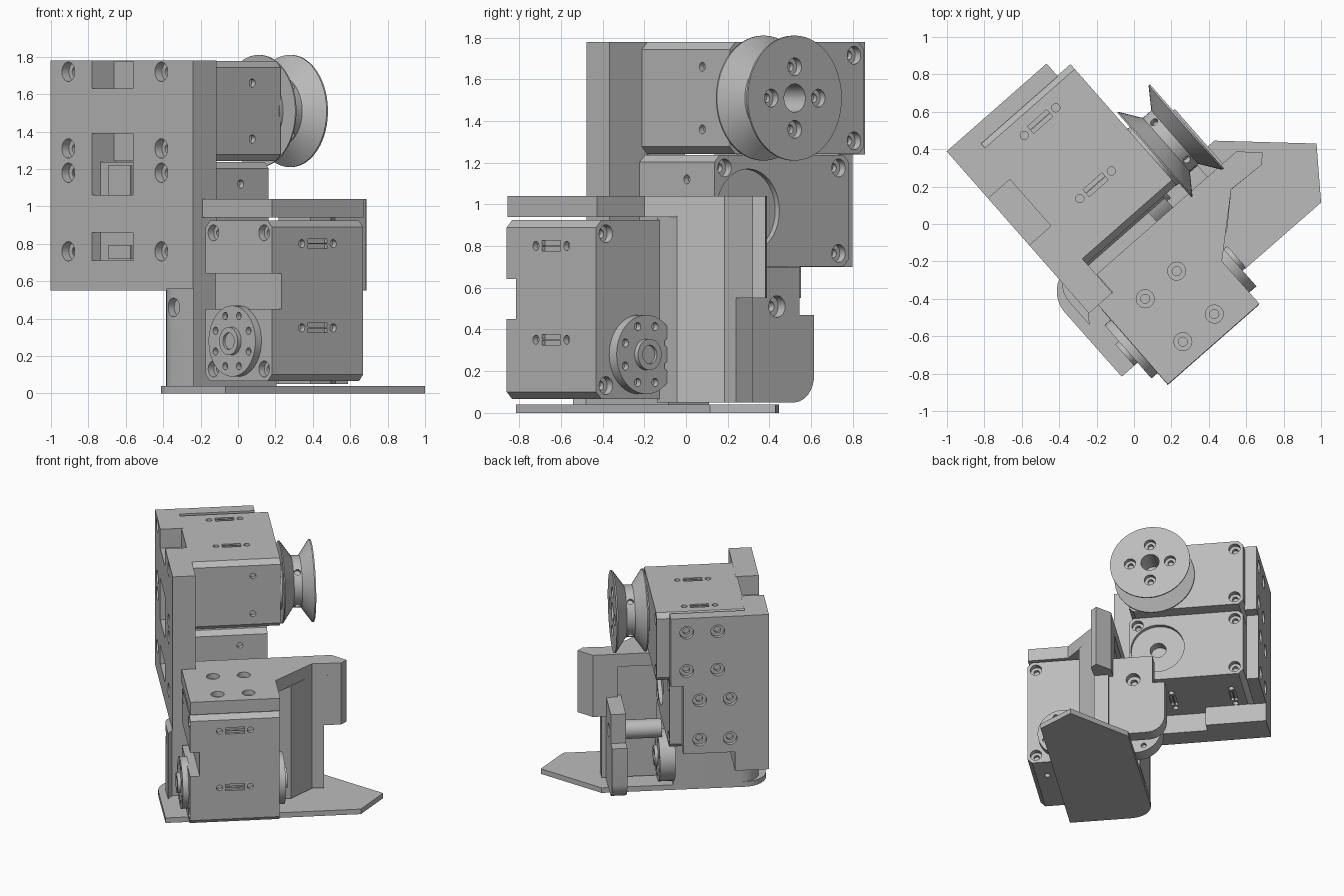
import bpy, bmesh
from math import cos, sin, pi, radians
from mathutils import Matrix

if "Cube" in bpy.data.objects:
    bpy.data.objects.remove(bpy.data.objects["Cube"], do_unlink=True)

gray = bpy.data.materials.new("machined gray")
gray.use_nodes = True
tone = (0.5, 0.5, 0.5, 1)
gray.diffuse_color = tone
gray.node_tree.nodes["Principled BSDF"].inputs["Base Color"].default_value = tone
TURN = Matrix.Rotation(radians(41.3), 4, 'Z')   # whole assembly stands turned
SIDEWAYS = Matrix(((0, 0, 1, 0), (1, 0, 0, 0), (0, 1, 0, 0), (0, 0, 0, 1)))  # lays a prism along x
AXES = {'X': Matrix.Rotation(pi / 2, 4, 'Y'), 'Y': Matrix.Rotation(pi / 2, 4, 'X'), 'Z': Matrix()}
parts = []


def add_prism(bm, pts, z0, z1):
    low = [bm.verts.new((x, y, z0)) for x, y in pts]
    face = bm.faces.new(low)
    top = bmesh.ops.extrude_face_region(bm, geom=[face])["geom"]
    bmesh.ops.translate(bm, vec=(0, 0, z1 - z0), verts=[v for v in top if isinstance(v, bmesh.types.BMVert)])


def add_box(bm, x0, x1, y0, y1, z0, z1):
    add_prism(bm, [(x0, y0), (x1, y0), (x1, y1), (x0, y1)], z0, z1)


def add_cyl(bm, center, radius, depth, axis='X', sides=24):
    m = Matrix.Translation(center) @ AXES[axis]
    bmesh.ops.create_cone(bm, cap_ends=True, segments=sides, radius1=radius, radius2=radius, depth=depth, matrix=m)


def add_bore(bm, center, radius, depth, axis='X'):
    # wide seat for a screw head with a narrower hole under it
    add_cyl(bm, center, radius, depth, axis)
    add_cyl(bm, center, radius * 0.5, depth * 1.7, axis, 16)


def arc(cx, cy, r, t0, t1, n=8):
    steps = [radians(t0 + (t1 - t0) * i / n) for i in range(n + 1)]
    return [(cx + r * cos(t), cy + r * sin(t)) for t in steps]


def to_object(name, bm):
    bmesh.ops.recalc_face_normals(bm, faces=bm.faces)
    mesh = bpy.data.meshes.new(name)
    bm.to_mesh(mesh)
    bm.free()
    ob = bpy.data.objects.new(name, mesh)
    bpy.context.collection.objects.link(ob)
    return ob


def finish(name, bm, cuts=None, place=Matrix()):
    ob = to_object(name, bm)
    if cuts:
        cutter = to_object("cutter", cuts)
        cutter.hide_render = True
        mod = ob.modifiers.new("cut", 'BOOLEAN')
        mod.operation, mod.solver, mod.object = 'DIFFERENCE', 'EXACT', cutter
        mod.use_self = True
        bpy.context.view_layer.update()
        result = bpy.data.meshes.new_from_object(ob.evaluated_get(bpy.context.evaluated_depsgraph_get()))
        ob.modifiers.clear()
        ob.data = result
        bpy.data.objects.remove(cutter, do_unlink=True)
    ob.data.transform(TURN @ place)
    ob.data.materials.clear()
    ob.data.materials.append(gray)
    parts.append(ob)


# Servo body: width along x, length along y from the shaft end, thickness along z
W, L, T, SHAFT = 0.65, 0.858, 0.536, 0.215


def servo(name, place, recess=False, notch=False):
    bm, cuts = bmesh.new(), bmesh.new()
    c, half = 0.035, T / 2
    add_prism(bm, [(0, c - half), (c, -half), (L - c, -half), (L, c - half),
                   (L, half - c), (L - c, half), (c, half), (0, half - c)], -W / 2, W / 2)
    bm.transform(SIDEWAYS)
    for side in (-1, 1):
        for y in (0.065, L - 0.065):
            for z in (-0.205, 0.205):
                add_bore(cuts, (side * W / 2, y, z), 0.043, 0.08)
        for y in (0.285, 0.735):
            for x in (-0.112, 0.112):
                add_cyl(cuts, (x, y, side * half), 0.022, 0.06, 'Z', 16)
            for dy in (-0.014, 0.014):
                add_box(cuts, -0.068, 0.068, y + dy - 0.011, y + dy + 0.011, side * half - 0.02, side * half + 0.02)
        add_cyl(cuts, (0.125, 0, side * 0.15), 0.022, 0.06, 'Y', 16)
    if recess:
        add_cyl(cuts, (W / 2, SHAFT, 0), 0.2, 0.06, sides=40)
        add_cyl(cuts, (W / 2, SHAFT, 0), 0.06, 0.2)
    if notch:
        add_box(cuts, -W, -W / 2 + 0.07, 0.385, 0.575, -T, T)
    finish(name, bm, cuts, place)


servo("upper_servo", Matrix.Translation((-0.016, 0.008, 1.51)))
servo("middle_servo", Matrix.Translation((-0.112, -0.006, 0.97)), recess=True)
servo("lower_servo", Matrix.Translation((-0.107, -0.498, 0.066)) @ Matrix.Rotation(pi / 2, 4, 'X'), notch=True)


# Horn discs with a ring of holes and a hub
def horn(name, x0, x1, y, z, radius, out):
    bm, cuts = bmesh.new(), bmesh.new()
    add_cyl(bm, ((x0 + x1) / 2, y, z), radius, x1 - x0, sides=40)
    end = x1 if out > 0 else x0
    for hy, hz in arc(y, z, 0.145, 22.5, 337.5, 7):
        add_cyl(cuts, (end, hy, hz), 0.02, 0.06, sides=12)
    finish(name, bm, cuts)
    hub, bore = bmesh.new(), bmesh.new()
    add_cyl(hub, (end, y, z), 0.075, 0.05, sides=32)
    add_cyl(bore, (end + out * 0.025, y, z), 0.045, 0.03)
    finish(name + "_hub", hub, bore)


horn("lower_horn_outer", 0.21, 0.272, -0.492, 0.28, 0.19, 1)
horn("lower_horn_inner", -0.475, -0.42, -0.492, 0.28, 0.19, -1)
horn("joint_horn", 0.1, 0.215, 0.05, 0.28, 0.19, 1)

# Grooved pulley, spun round the shaft axis
bm, cuts = bmesh.new(), bmesh.new()
outline = [(0.30, 0), (0.30, 0.2), (0.325, 0.2), (0.325, 0.30), (0.333, 0.30), (0.41, 0.19), (0.47, 0.19),
           (0.547, 0.30), (0.557, 0.30), (0.557, 0)]
ring = [bm.verts.new((x, r, 0)) for x, r in outline]
edges = [bm.edges.new(p) for p in zip(ring, ring[1:])]
bmesh.ops.spin(bm, geom=ring + edges, cent=(0, 0, 0), axis=(1, 0, 0), angle=2 * pi, steps=48, use_duplicate=False)
bmesh.ops.remove_doubles(bm, verts=bm.verts, dist=0.0005)
add_cyl(cuts, (0.52, 0, 0), 0.068, 0.3, sides=32)
for i in range(4):
    t = pi / 2 * i
    add_bore(cuts, (0.557, 0.15 * cos(t), 0.15 * sin(t)), 0.043, 0.07)
    bmesh.ops.create_cone(cuts, cap_ends=True, segments=16, radius1=0.022, radius2=0.022, depth=0.06,
                          matrix=Matrix.Rotation(t + pi / 4, 4, 'X') @ Matrix.Translation((0.44, 0, 0.19)))
finish("pulley", bm, cuts, Matrix.Translation((0, 0.205, 1.51)))

# Holder: back plate with windows and screw holes
bm, cuts = bmesh.new(), bmesh.new()
add_box(bm, -0.496, -0.33, -0.2, 0.953, 0.55, 1.78)
for z0, z1 in ((1.63, 1.9), (1.06, 1.39), (0.71, 0.86)):
    add_box(cuts, -0.6, -0.2, 0.285, 0.617, z0, z1)
for z in (1.72, 1.31, 1.18, 0.76):
    for y in (0.057, 0.81):
        add_bore(cuts, (-0.496, y, z), 0.052, 0.1)
finish("holder_back_plate", bm, cuts)

# Holder: stepped side plate, and the foot beneath it
bm, cuts = bmesh.new(), bmesh.new()
add_prism(bm, [(-0.34, 0.70), (0.125, 0.70), (0.125, 1.24), (0.215, 1.24), (0.215, 1.779), (-0.34, 1.779)], 0.862, 0.953)
bm.transform(Matrix(((1, 0, 0, 0), (0, 0, 1, 0), (0, 1, 0, 0), (0, 0, 0, 1))))
for zs, xs in (((1.664, 1.36), (0.1, -0.125)), ((1.123, 0.81), (0.006, -0.215))):
    for z in zs:
        for x in xs:
            add_bore(cuts, (x, 0.953, z), 0.05, 0.06, 'Y')
finish("holder_side_plate", bm, cuts)
bm = bmesh.new()
add_box(bm, -0.34, -0.25, 0.5, 0.953, 0.55, 0.702)
finish("holder_foot", bm)
bm = bmesh.new()
add_box(bm, -0.45, -0.4, 0.36, 0.54, 1.06, 1.22)
add_box(bm, -0.45, -0.4, 0.36, 0.54, 0.72, 0.79)
finish("connectors", bm)

# Base plate with a pointed end
bm = bmesh.new()
add_prism(bm, [(-0.588, -0.57), (0.827, -0.574), (1.017, -0.321), (0.617, 0.051)] + arc(-0.42, -0.11, 0.17, 90, 180),
          0, 0.04)
finish("base_plate", bm)

# Rounded joint block beneath the holder
bm, cuts = bmesh.new(), bmesh.new()
add_prism(bm, [(-0.535, -0.25), (-0.5, -0.2), (0.1, -0.2), (0.1, 0.06)] + arc(-0.395, -0.08, 0.14, 90, 180), 0.04, 0.56)
add_cyl(cuts, (-0.535, -0.085, 0.46), 0.05, 0.1)
finish("joint_block", bm, cuts)

# Top bracket over the lower servo, reaching out to the fin
bm, cuts = bmesh.new(), bmesh.new()
add_prism(bm, [(-0.43, -0.763), (0.222, -0.763), (0.222, -0.46), (0.513, -0.204), (0.724, -0.213),
               (0.768, -0.166), (0.668, -0.07), (-0.328, -0.07), (-0.328, -0.2), (-0.43, -0.2)], 0.94, 1.04)
for x in (-0.219, 0.005):
    for y in (-0.34, -0.645):
        add_bore(cuts, (x, y, 1.04), 0.048, 0.08, 'Z')
finish("top_bracket", bm, cuts)

# Outer wall and fin
bm = bmesh.new()
add_prism(bm, [(0.2, -0.36), (0.345, -0.36), (0.513, -0.204), (0.6, -0.207), (0.6, -0.1), (0.2, -0.1)], 0.05, 0.945)
finish("outer_wall", bm)
bm = bmesh.new()
add_prism(bm, [(0.49, -0.204), (0.724, -0.213), (0.768, -0.166), (0.668, -0.07), (0.49, -0.07)], 0.55, 0.945)
finish("fin", bm)

# Outer leg with a rounded lower corner, and the standoff behind it
bm, cuts = bmesh.new(), bmesh.new()
add_prism(bm, [(-0.18, 0.05)] + arc(0.187, 0.18, 0.13, -90, 0) + [(0.317, 0.47), (0.225, 0.47), (0.225, 0.7), (-0.18, 0.7)],
          0.46, 0.57)
bm.transform(SIDEWAYS)
add_bore(cuts, (0.57, 0.08, 0.51), 0.052, 0.1)
finish("outer_leg", bm, cuts)
bm = bmesh.new()
add_cyl(bm, (0.33, 0.08, 0.51), 0.07, 0.28)
finish("standoff", bm)

# Flat faces, smooth curved walls
bpy.ops.object.select_all(action='DESELECT')
for ob in parts:
    ob.select_set(True)
bpy.context.view_layer.objects.active = parts[0]
bpy.ops.object.shade_smooth_by_angle(angle=radians(31))
